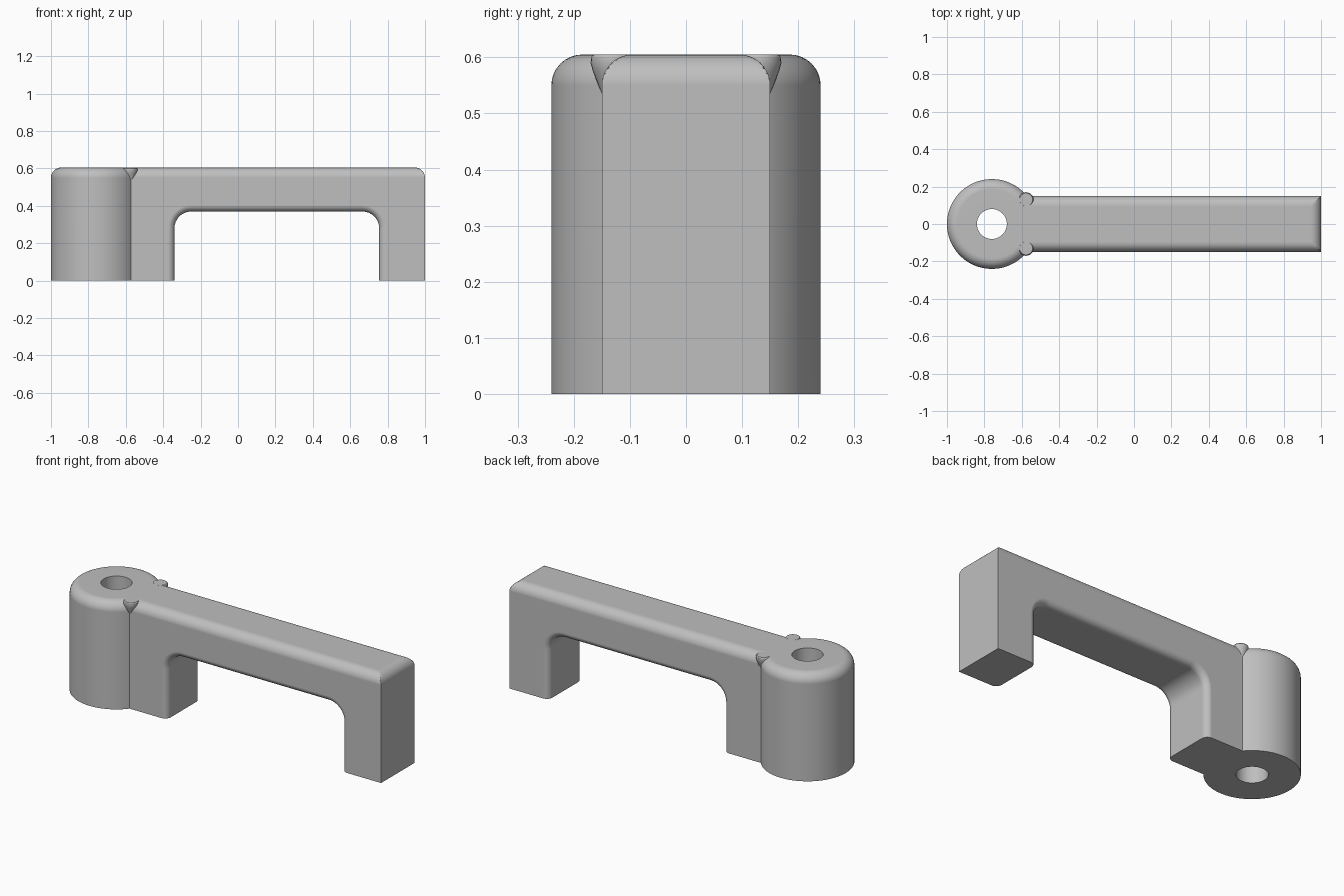
import bpy, bmesh
from math import sin, cos, pi, radians, sqrt

if "Cube" in bpy.data.objects:
    bpy.data.objects.remove(bpy.data.objects["Cube"])

TOP = 0.605          # overall height
HALF = 0.15          # half width of the bar
ROUND = 0.055        # rounding of the top edges
RIM = 0.035          # rounding of the opening's rim
BOSS_X, BOSS_R, HOLE_R = -0.76, 0.24, 0.08
OPEN_L, OPEN_R, OPEN_TOP, OPEN_ROUND = -0.34, 0.755, 0.37, 0.09

grey = bpy.data.materials.new("grey")
grey.use_nodes = True
colour = (0.52, 0.52, 0.52, 1)
grey.diffuse_color = colour
grey.node_tree.nodes["Principled BSDF"].inputs["Base Color"].default_value = colour


def arc(cx, cz, r, start, end, steps=8):
    angles = [radians(start + (end - start) * i / steps) for i in range(steps + 1)]
    return [(cx + r * cos(a), cz + r * sin(a)) for a in angles]


def finish(bm, name):
    bmesh.ops.recalc_face_normals(bm, faces=bm.faces)
    mesh = bpy.data.meshes.new(name)
    bm.to_mesh(mesh)
    bm.free()
    mesh.materials.append(grey)
    obj = bpy.data.objects.new(name, mesh)
    bpy.context.collection.objects.link(obj)
    return obj


def lathe(name, profile, x, y, steps):
    """Turn a (radius, z) profile about a vertical axis."""
    bm = bmesh.new()
    verts = [bm.verts.new((x + r, y, z)) for r, z in profile]
    edges = [bm.edges.new(pair) for pair in zip(verts, verts[1:])]
    bmesh.ops.spin(bm, geom=verts + edges, cent=(x, y, 0), axis=(0, 0, 1),
                   angle=2 * pi, steps=steps)
    bmesh.ops.remove_doubles(bm, verts=bm.verts, dist=1e-4)
    return finish(bm, name)


def setback(depth, r):
    """How far a rounded edge of radius r recedes at a depth from the side."""
    gap = max(r - depth, 0)
    return r - sqrt(max(r * r - gap * gap, 0))


def bar_slice(depth):
    """Side profile of the bar at a depth below its side face."""
    top = TOP - setback(depth, ROUND)
    grow = setback(depth, RIM)
    left, right = OPEN_L - grow, OPEN_R + grow
    corner_z, r = OPEN_TOP - OPEN_ROUND, OPEN_ROUND + grow
    points = [(-0.62, 0), (-0.62, top)]
    points += [(x, min(z, top)) for x, z in arc(1 - ROUND, TOP - ROUND, ROUND, 90, 0)]
    points += [(1, 0), (right, 0)]
    points += arc(OPEN_R - OPEN_ROUND, corner_z, r, 0, 90)
    points += arc(OPEN_L + OPEN_ROUND, corner_z, r, 90, 180)
    return points + [(left, 0)]


def make_bar():
    depths = sorted({round(r * (1 - cos(radians(a))), 5)
                     for r in (ROUND, RIM) for a in range(0, 91, 10)})
    slices = [(-HALF + d, d) for d in depths]
    slices += [(-y, d) for y, d in reversed(slices)]
    bm = bmesh.new()
    rings = [[bm.verts.new((x, y, z)) for x, z in bar_slice(d)] for y, d in slices]
    for near, far in zip(rings, rings[1:]):
        for i in range(len(near)):
            bm.faces.new((near[i - 1], near[i], far[i], far[i - 1]))
    bm.faces.new(rings[0])
    bm.faces.new(rings[-1])
    return finish(bm, "handle_bar")


# Bar with its two legs
parts = [make_bar()]

# Round boss with a through hole
boss_profile = [(HOLE_R, TOP), (HOLE_R, 0), (BOSS_R, 0)]
boss_profile += arc(BOSS_R - ROUND, TOP - ROUND, ROUND, 0, 90)
boss_profile += [(HOLE_R, TOP)]
parts.append(lathe("boss", boss_profile, BOSS_X, 0, 96))

# Small blend knobs where the bar meets the boss
knob_profile = [(0, 0.535), (0.02, 0.535), (0.028, 0.555), (0.036, 0.575),
                (0.04, 0.59), (0.039, 0.6), (0.035, TOP), (0, TOP)]
for side in (-1, 1):
    parts.append(lathe("blend_knob", knob_profile, -0.577, side * 0.13, 24))

# Smooth rounded areas, keep flats flat and edges sharp
bpy.ops.object.select_all(action='DESELECT')
for part in parts:
    part.select_set(True)
bpy.context.view_layer.objects.active = parts[0]
bpy.ops.object.shade_smooth_by_angle(angle=radians(30))
for part in parts:
    weighted = part.modifiers.new("flat_faces", 'WEIGHTED_NORMAL')
    weighted.keep_sharp = True
